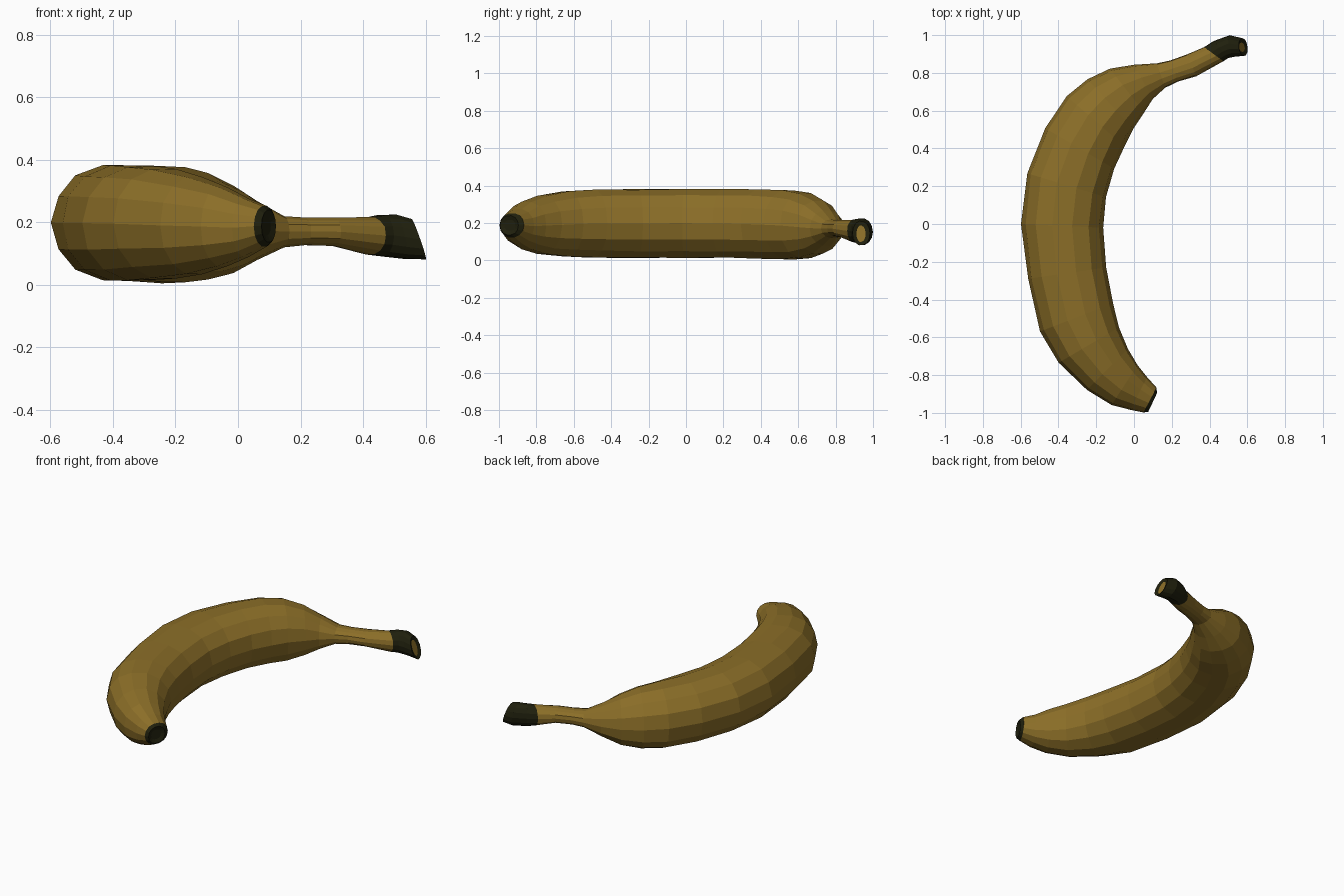
import bpy, bmesh, math, random
from mathutils import Vector

if "Cube" in bpy.data.objects:
    bpy.data.objects.remove(bpy.data.objects["Cube"])

random.seed(4)
SIDES = 14


def material(name, rgb):
    m = bpy.data.materials.new(name)
    m.diffuse_color = (*rgb, 1)
    m.use_nodes = True
    m.node_tree.nodes["Principled BSDF"].inputs["Base Color"].default_value = m.diffuse_color
    return m


peel = material("ripe yellow peel", (0.26, 0.157, 0.021))
dark = material("blackened tip", (0.014, 0.014, 0.004))

# Cross-sections: outer x, outer y, inner x, inner y, bottom z, top z
BODY = [
    (0.075, -0.995, 0.122, -0.895, 0.135, 0.240),
    (0.050, -0.998, 0.120, -0.865, 0.120, 0.255),
    (-0.02, -0.985, 0.070, -0.810, 0.085, 0.280),
    (-0.12, -0.960, 0.020, -0.745, 0.055, 0.318),
    (-0.25, -0.880, -0.03, -0.660, 0.030, 0.350),
    (-0.40, -0.735, -0.075, -0.545, 0.016, 0.375),
    (-0.50, -0.570, -0.11, -0.420, 0.010, 0.385),
    (-0.565, -0.290, -0.147, -0.230, 0.008, 0.387),
    (-0.60, 0.000, -0.16, -0.020, 0.008, 0.390),
    (-0.57, 0.270, -0.143, 0.140, 0.007, 0.388),
    (-0.475, 0.510, -0.10, 0.290, 0.003, 0.387),
    (-0.36, 0.680, -0.05, 0.410, 0.000, 0.382),
    (-0.25, 0.770, 0.00, 0.500, 0.008, 0.365),
    (-0.13, 0.825, 0.055, 0.590, 0.032, 0.325),
    (0.00, 0.845, 0.10, 0.660, 0.075, 0.270),
    (0.12, 0.852, 0.165, 0.720, 0.118, 0.222),
]
STEM = [
    BODY[-1],
    (0.19, 0.868, 0.235, 0.752, 0.125, 0.217),
    (0.28, 0.900, 0.330, 0.782, 0.122, 0.217),
    (0.37, 0.938, 0.475, 0.860, 0.095, 0.220),
]
STEM_TIP = [
    STEM[-1],
    (0.42, 0.970, 0.500, 0.878, 0.090, 0.226),
    (0.51, 1.000, 0.540, 0.884, 0.080, 0.226),
    (0.575, 0.985, 0.585, 0.888, 0.078, 0.212),
]


def ring_points(section, jitter):
    """Slightly squared ellipse spanning the outer and inner edge points."""
    ox, oy, ix, iy, lo, hi = section
    centre = Vector(((ox + ix) / 2, (oy + iy) / 2, (lo + hi) / 2))
    across = Vector(((ox - ix) / 2, (oy - iy) / 2, 0))
    up = Vector((0, 0, (hi - lo) / 2))
    pts = []
    for k in range(SIDES):
        a = 2 * math.pi * k / SIDES
        c, s = math.cos(a), math.sin(a)
        c = math.copysign(abs(c) ** 0.94, c)
        s = math.copysign(abs(s) ** 0.94, s)
        r = 1 - random.random() * jitter
        pts.append(centre + (across * c + up * s) * r)
    return pts


def loft(name, rings, mats, cap_start=False, cap_end=False):
    bm = bmesh.new()
    loops = [[bm.verts.new(p) for p in ring] for ring in rings]
    for a, b in zip(loops, loops[1:]):
        for k in range(SIDES):
            n = (k + 1) % SIDES
            bm.faces.new((a[k], a[n], b[n], b[k]))
    caps = []
    if cap_start:
        caps.append(bm.faces.new(loops[0]))
    if cap_end:
        caps.append(bm.faces.new(loops[-1]))
    bmesh.ops.recalc_face_normals(bm, faces=bm.faces)
    # Open lofts may come out inverted: compare one wall face with its ring centre
    bm.faces.ensure_lookup_table()
    f = bm.faces[0]
    mid = sum((v.co for v in loops[0] + loops[1]), Vector()) / (2 * SIDES)
    if f.normal.dot(f.calc_center_median() - mid) < 0:
        bmesh.ops.reverse_faces(bm, faces=bm.faces)
    # Sunken cut in each cap, coloured with the last material
    for cap in caps:
        bmesh.ops.inset_region(bm, faces=[cap], thickness=0.022, depth=-0.008)
        cap.material_index = len(mats) - 1
    me = bpy.data.meshes.new(name)
    bm.to_mesh(me)
    bm.free()
    for m in mats:
        me.materials.append(m)
    ob = bpy.data.objects.new(name, me)
    bpy.context.collection.objects.link(ob)
    return ob


body = [ring_points(s, 0.03) for s in BODY]
stem = [body[-1]] + [ring_points(s, 0.05) for s in STEM[1:]]
tip = [stem[-1]] + [ring_points(s, 0.05) for s in STEM_TIP[1:]]
for ring, lean in ((tip[-2], 0.25), (tip[-1], 0.35)):   # slanted stem cut
    for p in ring:
        p.x -= (p.z - 0.14) * lean

loft("blossom_tip", body[:2], [dark], cap_start=True)
loft("fruit_body", body[1:], [peel])
loft("stem", stem, [peel])
loft("stem_tip", tip, [dark, peel], cap_end=True)
